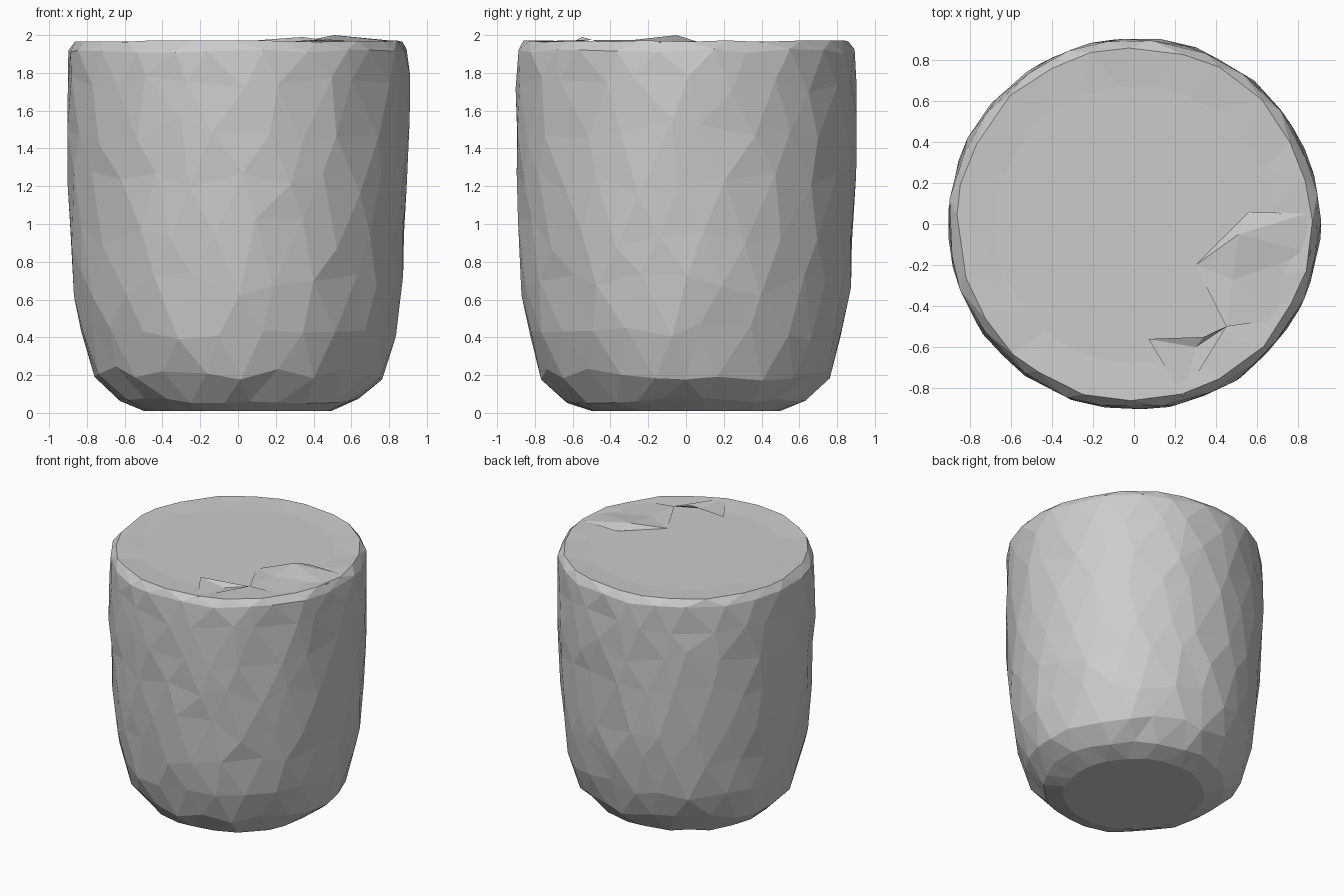
import bpy, bmesh, math, random

random.seed(7)
cube = bpy.data.objects.get("Cube")
if cube:
    bpy.data.objects.remove(cube, do_unlink=True)

stone = bpy.data.materials.new("plain_grey")
stone.use_nodes = True
stone.diffuse_color = (0.6, 0.6, 0.6, 1)
stone.node_tree.nodes["Principled BSDF"].inputs["Base Color"].default_value = (0.6, 0.6, 0.6, 1)


def make_object(name, bm):
    mesh = bpy.data.meshes.new(name)
    bm.to_mesh(mesh)
    bm.free()
    mesh.materials.append(stone)
    obj = bpy.data.objects.new(name, mesh)
    bpy.context.collection.objects.link(obj)
    return obj


# Rounded body: staggered, slightly irregular rings joined by triangles
SIDES = 24
# radius, height, height jitter
PROFILE = [(0.5, 0.01, 0.0), (0.64, 0.065, 0.015), (0.765, 0.21, 0.04),
           (0.835, 0.43, 0.05), (0.87, 0.68, 0.07), (0.89, 0.95, 0.08),
           (0.902, 1.23, 0.08), (0.908, 1.5, 0.08), (0.908, 1.74, 0.05),
           (0.902, 1.915, 0.012), (0.865, 1.968, 0.004), (0.68, 1.958, 0.003)]

bm = bmesh.new()
rings = []
for level, (radius, height, wobble) in enumerate(PROFILE):
    ring = []
    for i in range(SIDES):
        a = math.tau * (i + level % 2 / 2 + random.uniform(-0.22, 0.22)) / SIDES
        r = radius + random.uniform(-0.008, 0.005)
        z = height + random.uniform(-wobble, wobble)
        ring.append(bm.verts.new((r * math.cos(a), r * math.sin(a), z)))
    rings.append(ring)

for level in range(len(rings) - 1):
    low, high = rings[level], rings[level + 1]
    for i in range(SIDES):
        j = (i + 1) % SIDES
        if level % 2 == 0:
            bm.faces.new((low[i], low[j], high[i]))
            bm.faces.new((low[j], high[j], high[i]))
        else:
            bm.faces.new((low[i], high[j], high[i]))
            bm.faces.new((low[i], low[j], high[j]))
bm.faces.new(list(reversed(rings[0])))
bm.faces.new(rings[-1])
make_object("rounded_body", bm)


# Broken surface on the top: a low ridge and a small lifted fin
def patch(name, points, faces):
    bm = bmesh.new()
    verts = [bm.verts.new(p) for p in points]
    for f in faces:
        bm.faces.new([verts[k] for k in f])
    make_object(name, bm)


patch("top_ridge",
      [(0.56, 0.06, 1.965), (0.51, -0.05, 2.0), (0.48, -0.27, 1.975),
       (0.45, -0.5, 1.975), (0.84, 0.05, 1.968), (0.86, -0.14, 1.962),
       (0.72, -0.46, 1.962), (0.3, -0.2, 1.958)],
      [(0, 1, 4), (1, 5, 4), (1, 2, 5), (2, 6, 5), (2, 3, 6),
       (0, 7, 1), (1, 7, 2), (2, 7, 3)])
patch("top_fin",
      [(0.07, -0.56, 1.97), (0.34, -0.55, 1.99), (0.45, -0.5, 1.975),
       (0.3, -0.6, 1.962), (0.24, -0.84, 1.966)],
      [(0, 3, 1), (1, 3, 2), (0, 4, 3), (3, 4, 2)])
